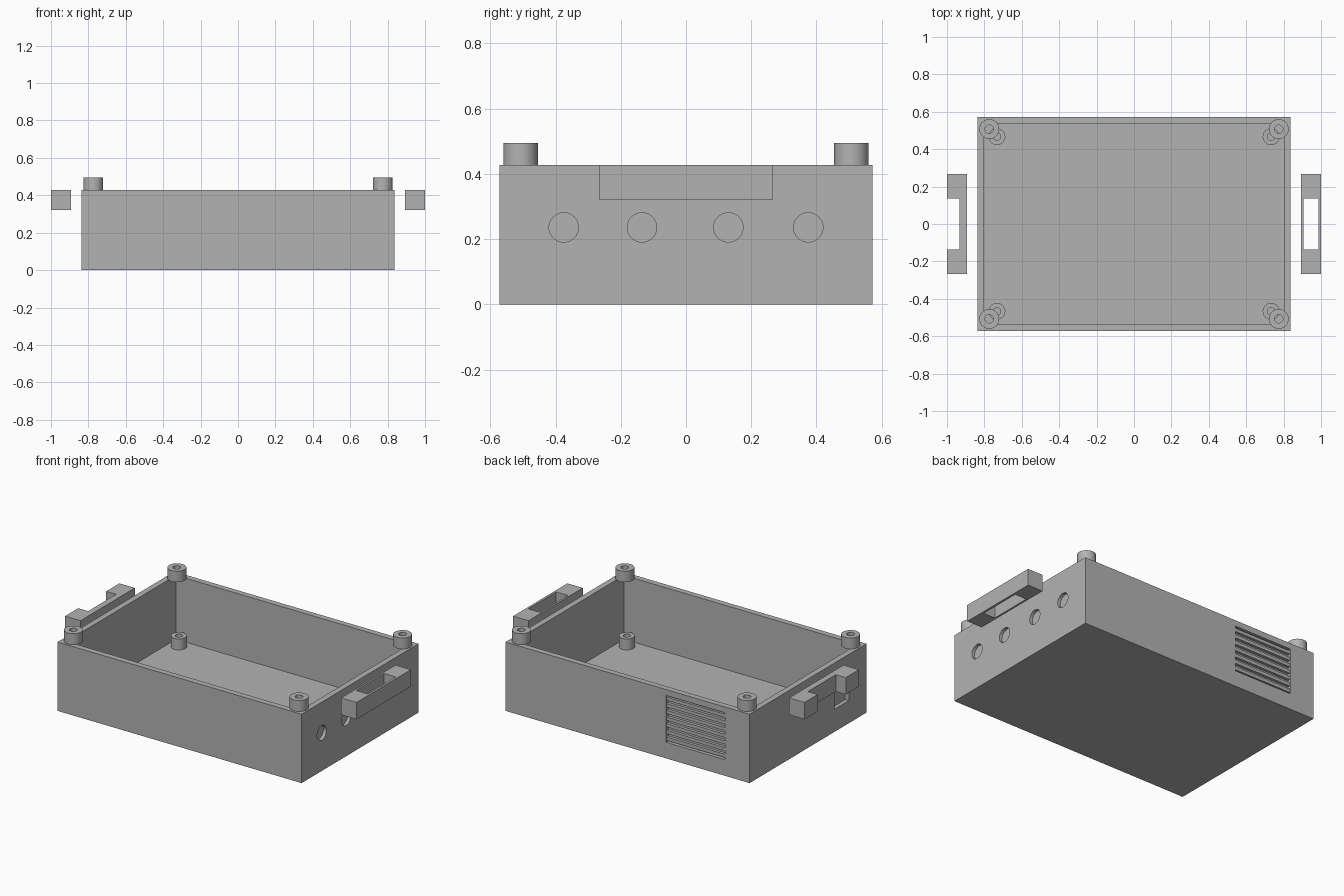
import bpy, bmesh, math
from mathutils import Matrix, Vector

if "Cube" in bpy.data.objects:
    bpy.data.objects.remove(bpy.data.objects["Cube"])

GREY = (0.45, 0.45, 0.45, 1)
mat = bpy.data.materials.new("plain grey")
mat.use_nodes = True
mat.diffuse_color = GREY
mat.node_tree.nodes["Principled BSDF"].inputs["Base Color"].default_value = GREY


def finish(name, bm):
    bmesh.ops.recalc_face_normals(bm, faces=bm.faces)
    mesh = bpy.data.meshes.new(name)
    bm.to_mesh(mesh)
    bm.free()
    mesh.materials.append(mat)
    ob = bpy.data.objects.new(name, mesh)
    bpy.context.collection.objects.link(ob)
    return ob


def box(name, low, high):
    low, high = Vector(low), Vector(high)
    bm = bmesh.new()
    bmesh.ops.create_cube(bm, size=1, matrix=Matrix.Translation((low + high) / 2)
                          @ Matrix.Diagonal((*(high - low), 1)))
    return finish(name, bm)


def side_cylinder(name, centre, radius, length):
    bm = bmesh.new()
    bmesh.ops.create_cone(bm, cap_ends=True, segments=40, radius1=radius, radius2=radius,
                          depth=length, matrix=Matrix.Translation(centre)
                          @ Matrix.Rotation(math.pi / 2, 4, 'Y'))
    return finish(name, bm)


def tube(name, centre, outer, inner, height):
    bm = bmesh.new()
    profile = [(inner, 0), (outer, 0), (outer, height), (inner, height)]
    vs = [bm.verts.new((r, 0, z)) for r, z in profile]
    edges = [bm.edges.new((vs[i], vs[(i + 1) % 4])) for i in range(4)]
    bmesh.ops.spin(bm, geom=vs + edges, axis=(0, 0, 1), cent=(0, 0, 0),
                   angle=2 * math.pi, steps=40)
    bmesh.ops.remove_doubles(bm, verts=bm.verts, dist=0.0001)
    bmesh.ops.translate(bm, verts=bm.verts, vec=centre)
    ob = finish(name, bm)
    smooth(ob)
    return ob


def select(ob):
    bpy.ops.object.select_all(action='DESELECT')
    ob.select_set(True)
    bpy.context.view_layer.objects.active = ob


def smooth(ob):
    select(ob)
    bpy.ops.object.shade_smooth_by_angle(angle=math.radians(30))


def cut(ob, cutter):
    cutter.hide_render = True
    mod = ob.modifiers.new("cut", 'BOOLEAN')
    mod.operation, mod.solver, mod.object = 'DIFFERENCE', 'EXACT', cutter
    select(ob)
    bpy.ops.object.modifier_apply(modifier=mod.name)
    bpy.data.objects.remove(cutter)


# Open tray
X, Y, TOP = 0.837, 0.572, 0.427
WALL, FLOOR = 0.036, 0.03
tray = box("tray", (-X, -Y, 0), (X, Y, TOP))
cut(tray, box("cavity", (WALL - X, WALL - Y, FLOOR), (X - WALL, Y - WALL, 1)))

# Round knockouts along the +x wall
for y in (-0.375, -0.135, 0.13, 0.375):
    cut(tray, side_cylinder("knockout", (X, y, 0.236), 0.045, 0.04))

# Port recess in the -x wall
cut(tray, box("port", (-X - 0.1, -0.4, 0.14), (-X + 0.025, -0.26, 0.25)))

# Vent recess with horizontal slats in the back wall
VENT_LOW, VENT_HIGH, SLATS = 0.1, 0.39, 7
cut(tray, box("vent", (-0.667, Y - 0.022, VENT_LOW), (-0.264, Y + 0.1, VENT_HIGH)))
pitch = (VENT_HIGH - VENT_LOW) / SLATS
for i in range(SLATS):
    z = VENT_LOW + (i + 0.25) * pitch
    box(f"vent_slat_{i + 1}", (-0.667, Y - 0.024, z), (-0.264, Y - 0.004, z + pitch / 2))
smooth(tray)

# Corner posts on the rim and standoffs on the floor
for sx, side in ((1, "left"), (-1, "right")):
    for sy, end in ((1, "back"), (-1, "front")):
        tube(f"rim_post_{end}_{side}", (sx * 0.774, sy * 0.507, TOP), 0.053, 0.022, 0.068)
        tube(f"floor_standoff_{end}_{side}", (sx * 0.733, sy * 0.467, FLOOR),
             0.045, 0.02, 0.068)

# Closed loop handle on +x, open handle on -x
GRIP, SLOT, LOW, HIGH = 0.266, 0.137, 0.322, 0.427
left_handle = box("left_handle", (0.894, -GRIP, LOW), (1, GRIP, HIGH))
cut(left_handle, box("slot", (0.906, -SLOT, 0), (0.986, SLOT, 1)))
right_handle = box("right_handle", (-1, -GRIP, LOW), (-0.894, GRIP, HIGH))
cut(right_handle, box("notch", (-1.1, -SLOT, 0), (-0.932, SLOT, 1)))
